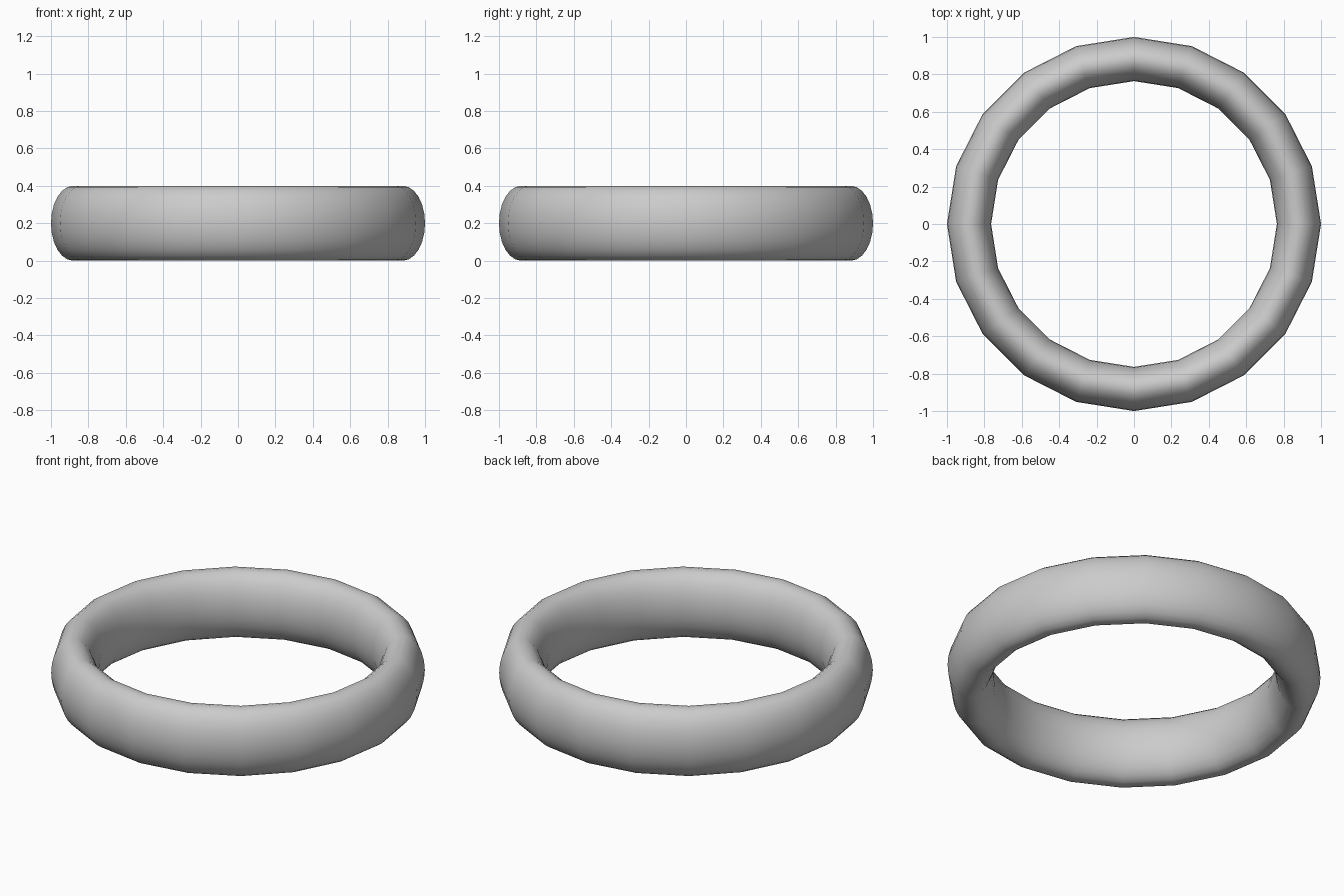
import bpy

if "Cube" in bpy.data.objects:
    bpy.data.objects.remove(bpy.data.objects["Cube"])

# Ring band: 20-sided torus, cross-section stretched to a tall ellipse
bpy.ops.mesh.primitive_torus_add(
    major_segments=20, minor_segments=24,
    major_radius=0.882, minor_radius=0.118,
    location=(0, 0, 0.2))
ring = bpy.context.object
ring.name = "ring_band"
ring.scale.z = 0.2 / 0.118
bpy.ops.object.transform_apply(location=True, rotation=False, scale=True)
bpy.ops.object.shade_smooth()
